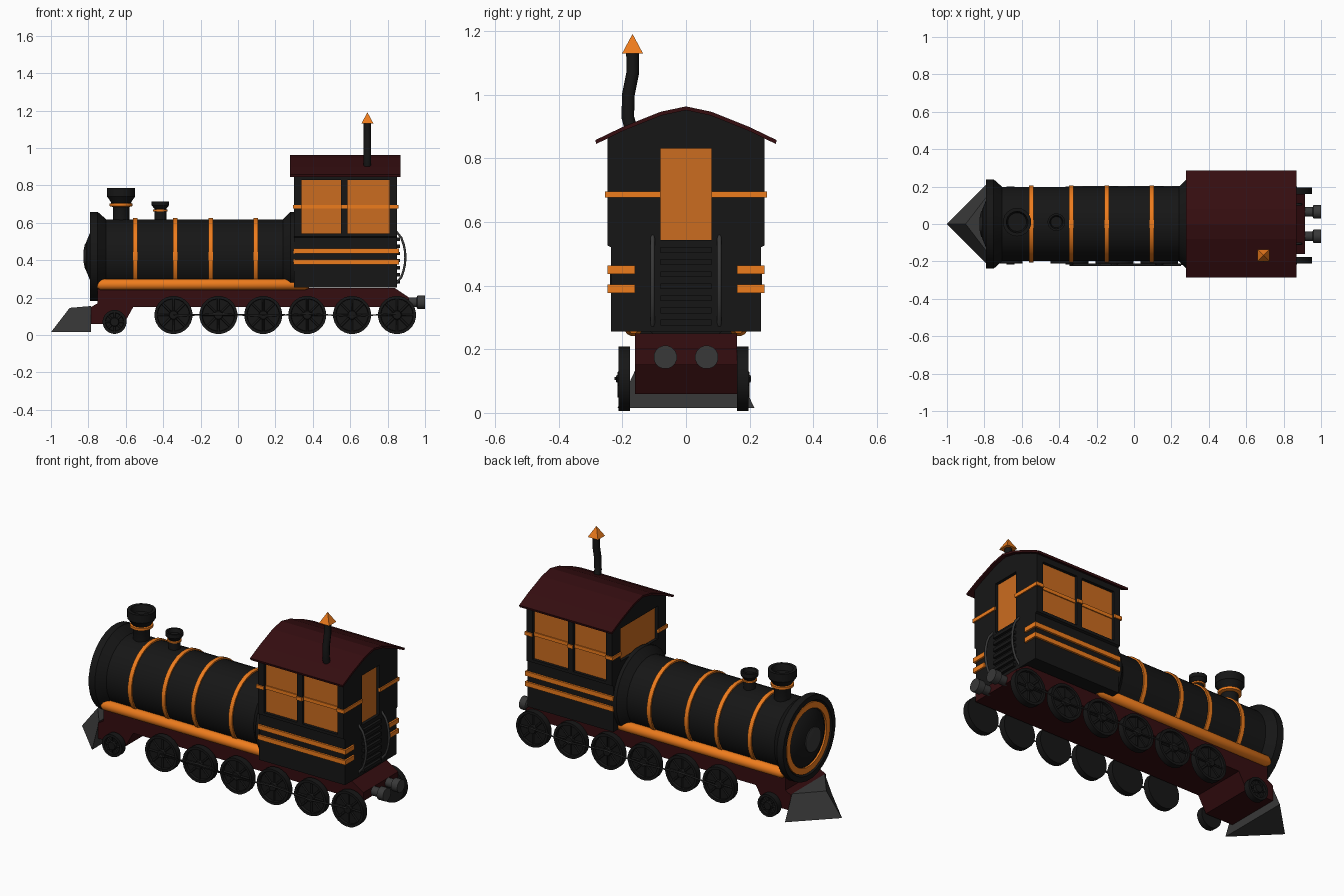
import bpy, bmesh, math
from mathutils import Vector

if "Cube" in bpy.data.objects:
    bpy.data.objects.remove(bpy.data.objects["Cube"])


def colour(name, r, g, b):
    m = bpy.data.materials.new(name)
    m.diffuse_color = (r, g, b, 1)
    m.use_nodes = True
    m.node_tree.nodes["Principled BSDF"].inputs["Base Color"].default_value = m.diffuse_color
    return m


BLACK = colour("black_paint", 0.008, 0.008, 0.008)
RED = colour("dark_red", 0.035, 0.004, 0.005)
ORANGE = colour("orange_trim", 0.85, 0.2, 0.012)
PANE = colour("amber_pane", 0.6, 0.15, 0.014)
IRON = colour("dark_iron", 0.04, 0.04, 0.04)


def finish(name, bm, mat, smooth=False):
    bmesh.ops.remove_doubles(bm, verts=bm.verts, dist=1e-5)
    bmesh.ops.recalc_face_normals(bm, faces=bm.faces)
    me = bpy.data.meshes.new(name)
    bm.to_mesh(me)
    bm.free()
    me.materials.append(mat)
    ob = bpy.data.objects.new(name, me)
    bpy.context.collection.objects.link(ob)
    if smooth:
        bpy.ops.object.select_all(action='DESELECT')
        ob.select_set(True)
        bpy.context.view_layer.objects.active = ob
        bpy.ops.object.shade_smooth_by_angle(angle=math.radians(32))
    return ob


def boxes(name, spans, mat):
    """One object from boxes given as (x0, x1, y0, y1, z0, z1)."""
    bm = bmesh.new()
    for x0, x1, y0, y1, z0, z1 in spans:
        vs = bmesh.ops.create_cube(bm, size=1)['verts']
        for v in vs:
            v.co = ((x0 + x1) / 2 + v.co.x * (x1 - x0), (y0 + y1) / 2 + v.co.y * (y1 - y0),
                    (z0 + z1) / 2 + v.co.z * (z1 - z0))
    return finish(name, bm, mat)


def lathe(name, profile, mat, axis, at, n=28, closed=False):
    """Spin (radius, along-axis) points around an axis through `at`."""
    bm = bmesh.new()
    rings = []
    for r, t in profile:
        ring = []
        for i in range(n):
            a = 2 * math.pi * (i + 0.5) / n
            c, s = r * math.cos(a), r * math.sin(a)
            p = {'X': (t, c, s), 'Y': (c, t, s), 'Z': (c, s, t)}[axis]
            ring.append(bm.verts.new(Vector(p) + Vector(at)))
        rings.append(ring)
    pairs = list(zip(rings, rings[1:])) + ([(rings[-1], rings[0])] if closed else [])
    for a, b in pairs:
        for i in range(n):
            bm.faces.new((a[i], a[(i + 1) % n], b[(i + 1) % n], b[i]))
    if not closed:
        bm.faces.new(rings[0])
        bm.faces.new(rings[-1])
    return finish(name, bm, mat, n > 8)


def extrude(name, pts, depth, mat, axis):
    """Extrude a profile: axis Y takes (x, z) points, axis X takes (y, z)."""
    bm = bmesh.new()
    rows = [[bm.verts.new((p, d, q) if axis == 'Y' else (d, p, q)) for p, q in pts] for d in depth]
    n = len(pts)
    for i in range(n):
        bm.faces.new((rows[0][i], rows[0][(i + 1) % n], rows[1][(i + 1) % n], rows[1][i]))
    bm.faces.new(rows[0])
    bm.faces.new(rows[1])
    return finish(name, bm, mat)


def tube(name, pts, radius, mat, res=2):
    cu = bpy.data.curves.new(name, 'CURVE')
    cu.dimensions = '3D'
    cu.bevel_depth, cu.bevel_resolution, cu.use_fill_caps = radius, res, True
    sp = cu.splines.new('POLY')
    sp.points.add(len(pts) - 1)
    for p, co in zip(sp.points, pts):
        p.co = (*co, 1)
    cu.materials.append(mat)
    ob = bpy.data.objects.new(name, cu)
    bpy.context.collection.objects.link(ob)
    return ob


# Boiler with flared ends, front door and trim
AX = (0, 0, 0.42)
lathe("boiler", [(0.2, -0.775), (0.2, 0.31)], BLACK, 'X', AX)
lathe("smokebox_rim", [(0.195, -0.768), (0.21, -0.79), (0.24, -0.79), (0.24, -0.75),
                       (0.2, -0.705), (0.19, -0.705)], BLACK, 'X', AX, closed=True)
lathe("boiler_rear_flare", [(0.19, 0.24), (0.2, 0.24), (0.24, 0.28), (0.24, 0.305), (0.19, 0.305)],
      BLACK, 'X', AX, closed=True)
lathe("door_ring", [(0.165, -0.77), (0.165, -0.785), (0.2, -0.785), (0.2, -0.77)],
      ORANGE, 'X', AX, closed=True)
lathe("smokebox_door", [(0.165, -0.77), (0.15, -0.782), (0.075, -0.813)], BLACK, 'X', AX)
lathe("door_cap", [(0.07, -0.81), (0.07, -0.818), (0.03, -0.826)], IRON, 'X', AX)
for i, x in enumerate((-0.55, -0.335, -0.145, 0.095)):
    lathe(f"boiler_band_{i}", [(0.195, x - 0.012), (0.208, x - 0.012), (0.208, x + 0.012),
                               (0.195, x + 0.012)], ORANGE, 'X', AX, closed=True)
for s in (-1, 1):
    lathe(f"side_pipe_{s}", [(0.02, -0.752), (0.03, -0.735), (0.03, 0.36), (0.02, 0.38)],
          ORANGE, 'X', (0, s * 0.165, 0.27), n=12)

# Chimney and steam dome, same shape at two scales
for name, x, k, zb in (("chimney", -0.625, 1, 0.60), ("steam_dome", -0.415, 0.6, 0.605)):
    at = (x, 0.01, zb)
    lathe(name, [(0.045, -0.01), (0.045, 0.09 * k), (0.058, 0.115 * k), (0.076, 0.14 * k),
                 (0.076, 0.186 * k), (0.058, 0.186 * k), (0.05, 0.15 * k)]
          if k == 1 else [(0.032, -0.01), (0.032, 0.07), (0.047, 0.088), (0.047, 0.11),
                          (0.036, 0.11), (0.03, 0.09)], BLACK, 'Z', at, n=18)
    z, r = (0.095, 0.062) if k == 1 else (0.06, 0.039)
    lathe(name + "_ring", [(r - 0.025, z - 0.012 * k), (r, z - 0.006 * k), (r, z + 0.008 * k),
                           (r - 0.025, z + 0.014 * k)], ORANGE, 'Z', at, n=18)

# Chassis and cowcatcher
extrude("chassis", [(-0.75, 0.25), (0.84, 0.25), (0.915, 0.2), (0.915, 0.15), (-0.56, 0.15),
                    (-0.61, 0.06), (-0.785, 0.06), (-0.785, 0.15), (-0.75, 0.17)],
        (-0.16, 0.16), RED, 'Y')
bm = bmesh.new()
low = [bm.verts.new(p) for p in ((-1, 0, 0.015), (-0.785, 0.215, 0.015), (-0.785, -0.215, 0.015))]
top = [bm.verts.new(p) for p in ((-0.9, 0, 0.145), (-0.785, 0.15, 0.155), (-0.785, -0.15, 0.155))]
for i in range(3):
    j = (i + 1) % 3
    bm.faces.new((low[i], low[j], top[j], top[i]))
bm.faces.new(low)
bm.faces.new(top)
finish("cowcatcher", bm, IRON)

# Spoked wheels with coupling rods on both sides
WHEELS = [(-0.66, 0.07, 0.064)] + [(x, 0.107, 0.102) for x in (-0.345, -0.105, 0.135, 0.37, 0.61, 0.85)]
for s in (-1, 1):
    yo = -0.008
    for i, (x, z, r) in enumerate(WHEELS):
        at = (x, yo, z)
        y0, y1, ym = s * 0.168, s * 0.204, s * 0.19
        lathe(f"wheel_{i}_{s}", [(r - 0.015, y0), (r, y0), (r, y1), (r - 0.015, y1), (r - 0.017, ym),
                                 (0.025, ym), (0.022, y1 + s * 0.004)], BLACK, 'Y', at, n=24)
        for k in range(4):
            a = math.pi * k / 4
            d = Vector((math.cos(a), 0, math.sin(a))) * (r - 0.012)
            c = Vector((x, yo + s * 0.192, z))
            tube(f"spoke_{i}_{k}_{s}", [c - d, c + d], 0.006, BLACK, 0)
    pts = [(x, yo + s * 0.208, 0.107 + (0.008 if i % 2 else -0.008))
           for i, (x, _, _) in enumerate(WHEELS[1:])]
    tube(f"coupling_rod_{s}", pts, 0.004, IRON, 1)
boxes("drive_crosshead", [(-0.345, 0.25, -0.225, -0.217, 0.104, 0.112)], BLACK)

# Rear buffers
for s in (-1, 1):
    lathe(f"buffer_{s}", [(0.026, 0.9), (0.026, 0.955), (0.037, 0.96), (0.037, 1.0)],
          IRON, 'X', (0, s * 0.065, 0.175), n=16)

# Cab walls with recessed windows
half = [(0.235, 0.255), (0.235, 0.52), (0.247, 0.526), (0.247, 0.868), (0.2, 0.89), (0.08, 0.94)]
cab = extrude("cab", half + [(0, 0.955)] + [(-y, z) for y, z in reversed(half)],
              (0.3, 0.85), BLACK, 'X')
WX = ((0.34, 0.55), (0.585, 0.81))
cuts, panes = [], []
for a, b in WX:
    for s in (-1, 1):
        cuts.append((a, b, *sorted((s * 0.225, s * 0.3)), 0.543, 0.83))
        panes.append((a, b, *sorted((s * 0.22, s * 0.23)), 0.543, 0.83))
cuts += [(0.828, 0.9, -0.08, 0.08, 0.543, 0.83), (0.25, 0.322, -0.17, 0.17, 0.64, 0.83)]
panes += [(0.82, 0.833, -0.08, 0.08, 0.543, 0.83), (0.317, 0.33, -0.17, 0.17, 0.64, 0.83)]
cutter = boxes("window_cutter", cuts, BLACK)
cutter.hide_render = True
cutter.hide_set(True)
mod = cab.modifiers.new("windows", 'BOOLEAN')
mod.operation, mod.solver, mod.object = 'DIFFERENCE', 'EXACT', cutter
boxes("window_panes", panes, PANE)

# Cab trim: waist band follows the recesses, double belt wraps the rear corners
trim = []
for s in (-1, 1):
    def side(x0, x1, y0, y1, z, h):
        trim.append((x0, x1, *sorted((s * y0, s * y1)), z - h, z + h))
    for a, b in ((0.294, 0.34), (0.55, 0.585), (0.81, 0.857)):
        side(a, b, 0.24, 0.254, 0.686, 0.01)
    for a, b in WX:
        side(a, b, 0.225, 0.236, 0.686, 0.01)
    side(0.845, 0.857, 0.08, 0.254, 0.686, 0.01)
    side(0.293, 0.305, 0.17, 0.254, 0.686, 0.01)
    for z in (0.39, 0.45):
        side(0.297, 0.86, 0.225, 0.246, z, 0.013)
        side(0.845, 0.86, 0.16, 0.246, z, 0.013)
boxes("cab_trim", trim, ORANGE)

# Curved roof sheet
arc = [(0.285, 0.857), (0.2, 0.898), (0.08, 0.946), (0, 0.963)]
top = arc + [(-y, z) for y, z in arc[-2::-1]]
extrude("roof", top + [(y * 0.99, z - 0.012) for y, z in reversed(top)], (0.277, 0.87), RED, 'X')

# Rear steps and handrails
boxes("rear_steps", [(0.845, 0.866, -0.08, 0.08, 0.275 + i * 0.038, 0.293 + i * 0.038)
                     for i in range(7)], BLACK)
for s in (-1, 1):
    tube(f"handrail_{s}", [(0.845 + 0.05 * math.sin(math.pi * i / 8) ** 0.6, s * 0.105, 0.275 + 0.28 * i / 8)
                           for i in range(9)], 0.007, IRON, 1)

# Stove pipe with pointed cap
tube("stove_pipe", [(0.692, -0.172, 0.89), (0.692, -0.183, 0.93), (0.692, -0.181, 1.0),
                    (0.692, -0.167, 1.07), (0.692, -0.168, 1.135)], 0.02, BLACK)
lathe("stove_pipe_cap", [(0.046, 1.13), (0.0005, 1.19)], ORANGE, 'Z', (0.692, -0.168, 0), n=4)
